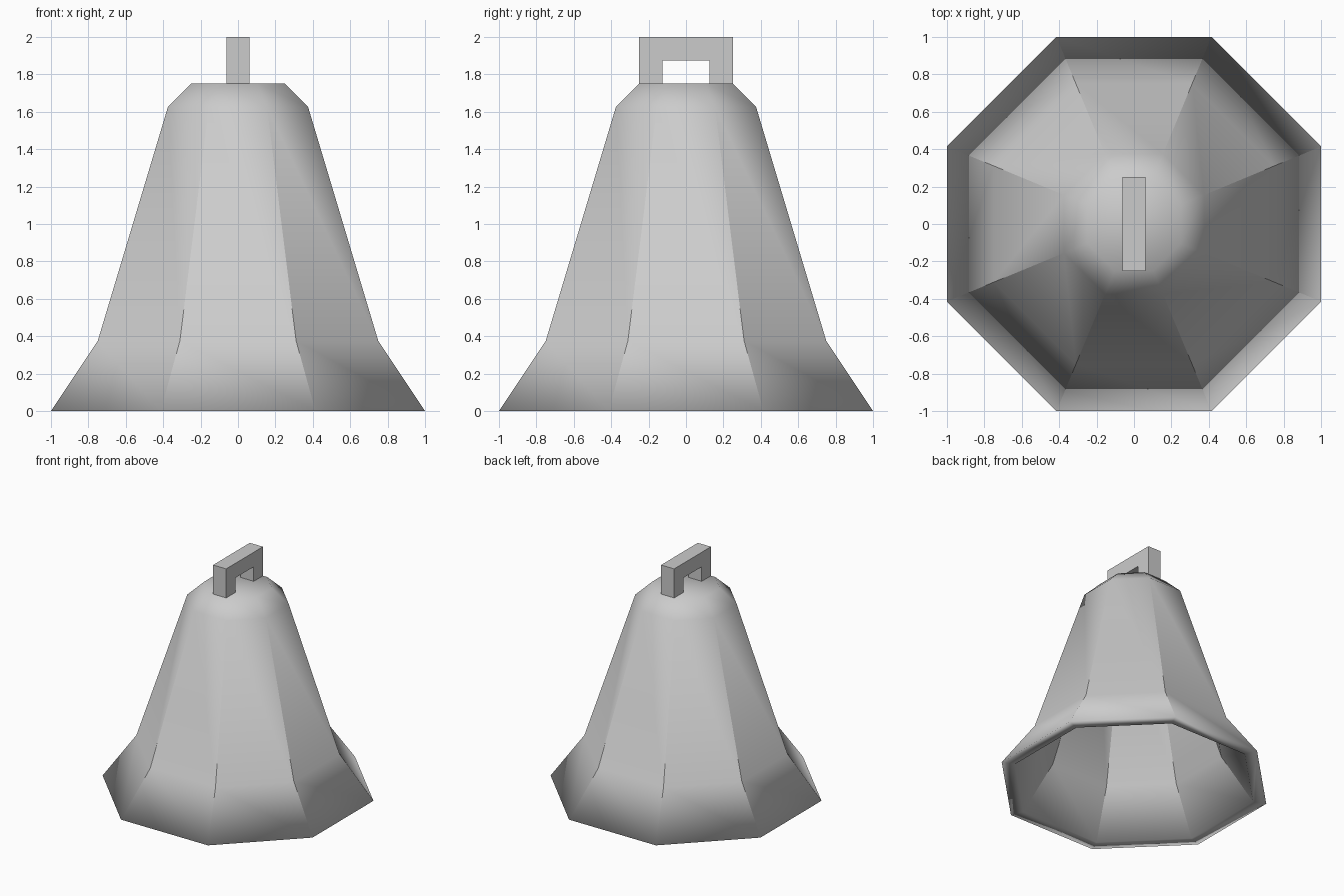
import bpy, bmesh, math

if "Cube" in bpy.data.objects:
    bpy.data.objects.remove(bpy.data.objects["Cube"])

SIDES = 8


def finish(bm, name):
    bmesh.ops.recalc_face_normals(bm, faces=bm.faces[:])
    mesh = bpy.data.meshes.new(name)
    bm.to_mesh(mesh)
    bm.free()
    obj = bpy.data.objects.new(name, mesh)
    bpy.context.collection.objects.link(obj)
    return obj


def ring(bm, apothem, z):
    r = apothem / math.cos(math.pi / SIDES)
    angles = [(i + 0.5) * 2 * math.pi / SIDES for i in range(SIDES)]
    return [bm.verts.new((r * math.cos(a), r * math.sin(a), z)) for a in angles]


# Hollow octagonal bell: outside from crown to rim, then inside back up
profile = [(0.25, 1.75), (0.375, 1.625), (0.75, 0.375), (1.0, 0.0),
           (0.90, 0.0), (0.66, 0.36), (0.29, 1.59), (0.20, 1.67)]
bm = bmesh.new()
rings = [ring(bm, a, z) for a, z in profile]
for lower, upper in zip(rings, rings[1:]):
    for i in range(SIDES):
        j = (i + 1) % SIDES
        bm.faces.new((lower[i], lower[j], upper[j], upper[i]))
bm.faces.new(rings[0])
bm.faces.new(rings[-1])

# Smooth along the profile, crisp ridges between the panels
for face in bm.faces:
    face.smooth = True
for k in (1, 2, 4, 5):
    for a, b in zip(rings[k], rings[k + 1]):
        bm.edges.get((a, b)).smooth = False
finish(bm, "bell_body")

# Square hanging loop: arch outline extruded across x
outline = [(-0.25, 1.75), (-0.25, 2.0), (0.25, 2.0), (0.25, 1.75),
           (0.125, 1.75), (0.125, 1.875), (-0.125, 1.875), (-0.125, 1.75)]
bm = bmesh.new()
face = bm.faces.new([bm.verts.new((-0.0625, y, z)) for y, z in outline])
extruded = bmesh.ops.extrude_face_region(bm, geom=[face])["geom"]
verts = [g for g in extruded if isinstance(g, bmesh.types.BMVert)]
bmesh.ops.translate(bm, verts=verts, vec=(0.125, 0, 0))
if not any(all(abs(v.co.x + 0.0625) < 1e-5 for v in f.verts) for f in bm.faces):
    bm.faces.new([v for v in bm.verts if v.co.x < 0])
finish(bm, "hanging_loop")
